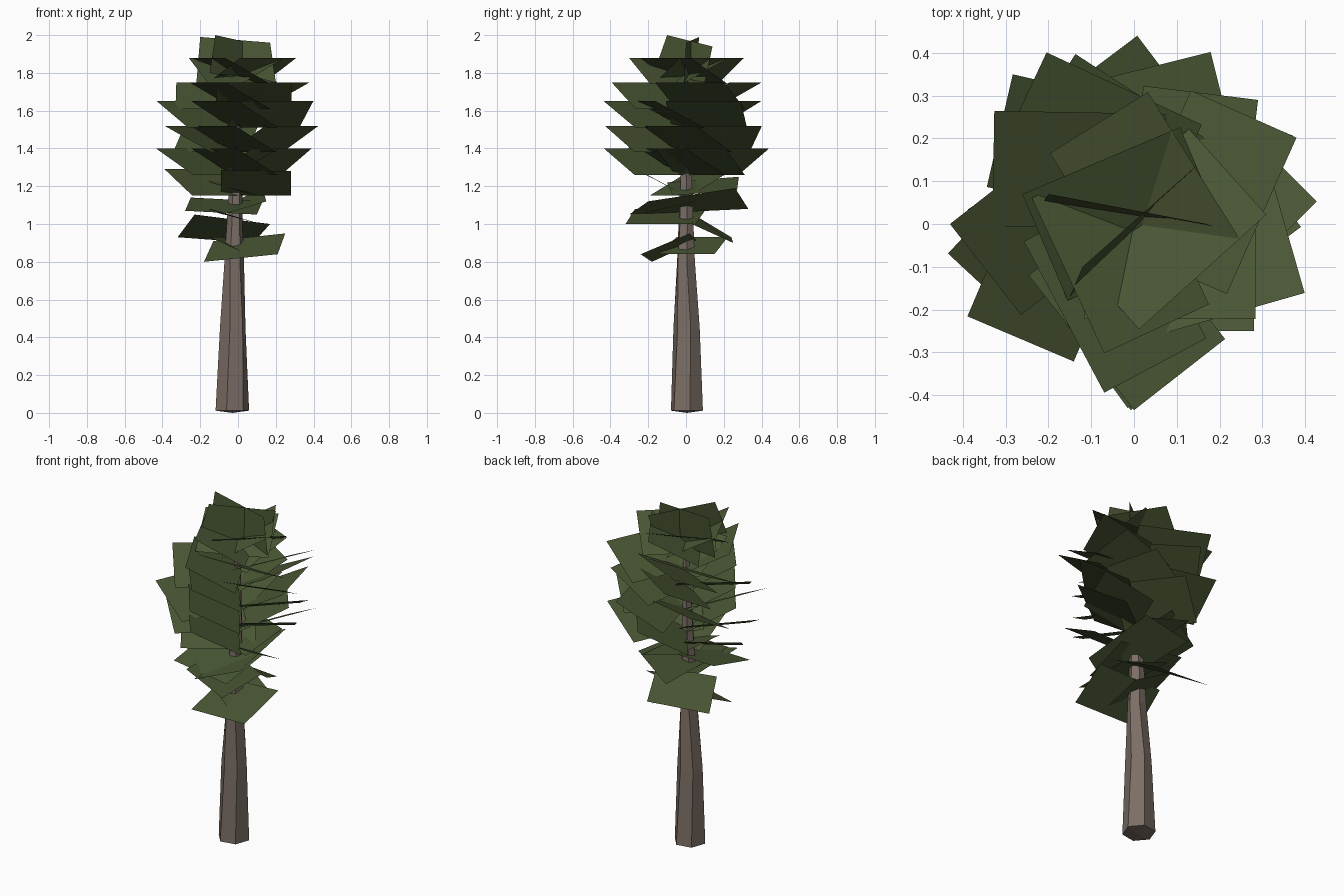
import bpy, math
from mathutils import Vector

if "Cube" in bpy.data.objects:
    bpy.data.objects.remove(bpy.data.objects["Cube"])


def material(name, rgb):
    m = bpy.data.materials.new(name)
    m.diffuse_color = (*rgb, 1)
    m.use_nodes = True
    m.node_tree.nodes["Principled BSDF"].inputs["Base Color"].default_value = m.diffuse_color
    return m


bark = material("bark brown", (0.20, 0.157, 0.13))
leaf = material("needle green", (0.067, 0.094, 0.034))


def add_object(name, verts, faces, mat):
    me = bpy.data.meshes.new(name)
    me.from_pydata(verts, [], faces)
    me.materials.append(mat)
    me.update()
    ob = bpy.data.objects.new(name, me)
    bpy.context.collection.objects.link(ob)
    return ob


# Trunk: tapered six-sided rings (x, y, z, radius, twist in degrees)
N = 6
rings = [(-.03, .005, .012, .09, 10), (-.028, .003, .45, .071, 18),
         (-.02, 0, .8, .052, 5), (-.018, 0, 1.0, .042, 10),
         (-.01, 0, 1.3, .032, 0), (0, 0, 1.78, .014, 0)]
verts, faces = [], []
for x, y, z, r, tw in rings:
    for i in range(N):
        a = 2 * math.pi * i / N + math.radians(tw)
        verts.append((x + r * math.cos(a), y + r * math.sin(a), z))
for k in range(len(rings) - 1):
    for i in range(N):
        j = (i + 1) % N
        faces.append((k * N + i, k * N + j, k * N + N + j, k * N + N + i))
verts += [(-.03, .005, 0), (0, 0, 1.8)]
base, tip = len(verts) - 2, len(verts) - 1
top = (len(rings) - 1) * N
for i in range(N):
    j = (i + 1) % N
    faces += [(j, i, base), (top + i, top + j, tip)]
add_object("trunk", verts, faces, bark)


# Branch card: rectangle hanging from its outer tip, rising along its short side
def card(tip_angle, radius, z, run=.27, rise=.14, width=.40):
    t, a = math.radians(tip_angle), math.radians(tip_angle - 52)
    p = Vector((radius * math.cos(t), radius * math.sin(t), z))
    up = Vector((run * math.cos(a), run * math.sin(a), rise))
    side = Vector((math.sin(a), -math.cos(a), 0)) * width
    return [p, p - up, p - up + side, p + side]


# Crown tiers: height of the upper edge, then (tip angle, tip radius) per card
tiers = [
    (1.88, [(4, .31), (84, .31), (165, .27), (257, .31)]),
    (1.75, [(28, .43), (117, .45), (141, .42), (260, .40), (-38, .36)]),
    (1.65, [(-22, .43), (45, .41), (109, .42), (180, .43), (270, .435)]),
    (1.52, [(7, .43), (66, .44), (129, .45), (209, .445), (268, .43)]),
    (1.40, [(-1, .39), (29, .425), (89, .44), (189, .44), (269, .435)]),
    (1.29, [(175, .39)]),
]


def add_cards(name, quads):
    vs = [tuple(v) for q in quads for v in q]
    add_object(name, vs, [tuple(range(4 * i, 4 * i + 4)) for i in range(len(quads))], leaf)


for n, (z, tips) in enumerate(tiers):
    add_cards(f"crown_tier_{n + 1}", [card(a, r, z) for a, r in tips])

# Lower loose branches
add_cards("lower_branches", [
    [(-.18, -.18, .80), (.21, -.24, .84), (.25, .02, .95), (-.13, .06, .91)],
    [(-.15, -.05, .93), (.05, -.15, .84), (.12, .15, .84), (-.08, .22, .93)],
    [(-.23, .04, 1.05), (.17, .03, 1.0), (.08, .25, .90), (-.32, .24, .93)],
    [(-.28, -.20, 1.07), (.10, -.25, 1.05), (.13, .05, 1.12), (-.25, .10, 1.14)],
    [(.12, -.32, 1.0), (.12, .05, 1.0), (-.15, .10, 1.07), (-.15, -.27, 1.08)],
    [(.15, -.20, 1.12), (.13, .26, 1.19), (-.10, .33, 1.08), (-.08, -.30, 1.05)],
    [(-.09, -.25, 1.285), (.28, -.25, 1.28), (.28, 0, 1.15), (-.09, 0, 1.15)],
    [(-.15, -.10, 1.22), (-.15, .28, 1.25), (.10, .27, 1.18), (.10, -.07, 1.15)],
])

# Upright crossed cards at the top
add_cards("crown_tip", [
    [(-.12, -.10, 2.0), (-.15, -.17, 1.80), (.11, .10, 1.75), (.15, .14, 1.94)],
    [(-.20, .07, 1.99), (-.22, .04, 1.75), (.20, -.01, 1.75), (.17, 0, 1.96)],
])
